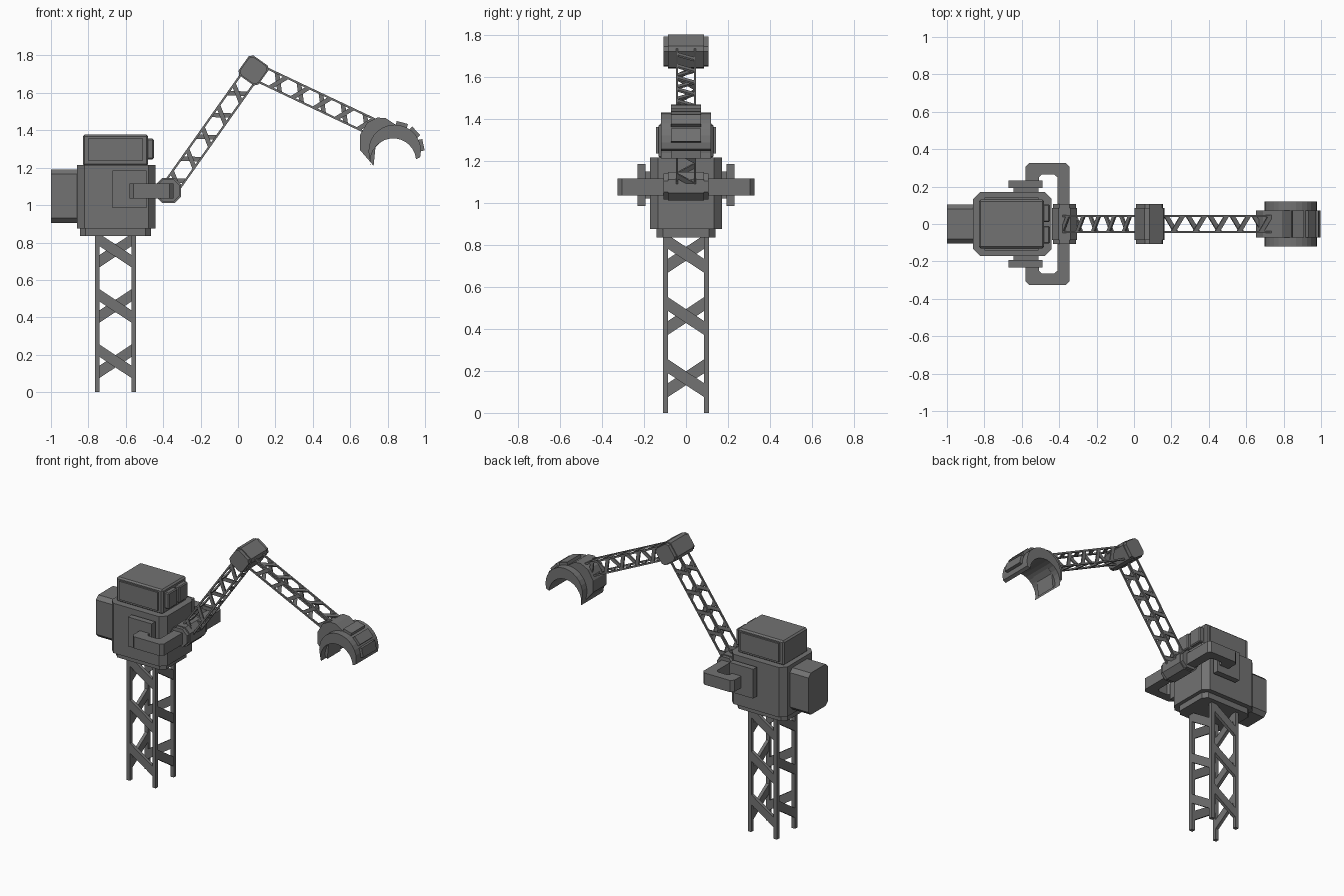
import bpy, bmesh, math
from mathutils import Matrix, Vector

cube = bpy.data.objects.get("Cube")
if cube:
    bpy.data.objects.remove(cube, do_unlink=True)

GREY = (0.17, 0.17, 0.17, 1)
mat = bpy.data.materials.new("steel grey")
mat.use_nodes = True
mat.diffuse_color = GREY
mat.node_tree.nodes["Principled BSDF"].inputs["Base Color"].default_value = GREY


def finish(name, bm):
    bmesh.ops.recalc_face_normals(bm, faces=bm.faces)
    mesh = bpy.data.meshes.new(name)
    bm.to_mesh(mesh)
    bm.free()
    mesh.materials.append(mat)
    obj = bpy.data.objects.new(name, mesh)
    bpy.context.collection.objects.link(obj)
    return obj


def add_box(bm, centre, size, shear=0, turn=None):
    """Add a box, slanted in z along x, then turned."""
    slant = Matrix.Identity(4)
    slant[2][0] = -shear
    m = Matrix.Translation(centre) @ slant @ Matrix.Diagonal((*size, 1))
    bmesh.ops.create_cube(bm, size=1, matrix=(turn @ m) if turn else m)


def box(name, x, y, z, chamfer=0, axes="xyz"):
    """Box from ranges, chamfering the edges that run along the given axes."""
    bm = bmesh.new()
    spans = (x, y, z)
    add_box(bm, [sum(s) / 2 for s in spans], [s[1] - s[0] for s in spans])
    if chamfer:
        picked = [e for e in bm.edges if any(
            abs((e.verts[0].co - e.verts[1].co).normalized()["xyz".index(a)]) > 0.9 for a in axes)]
        bmesh.ops.bevel(bm, geom=picked, offset=chamfer, segments=1, affect="EDGES")
    return finish(name, bm)


def prism(name, points, half):
    """Extrude an x-z outline symmetrically along y."""
    bm = bmesh.new()
    face = bm.faces.new([bm.verts.new((x, -half, z)) for x, z in points])
    out = bmesh.ops.extrude_face_region(bm, geom=[face])
    bmesh.ops.translate(bm, vec=(0, 2 * half, 0),
                        verts=[v for v in out["geom"] if isinstance(v, bmesh.types.BMVert)])
    return finish(name, bm)


def lattice(name, start, end, width, first, step, count):
    """Four rails with one slanted brace per bay on each side."""
    bm = bmesh.new()
    span = Vector(end) - Vector(start)
    rail = width * 0.115
    edge = (width - rail) / 2
    for k in range(4):
        turn = Matrix.Rotation(k * math.pi / 2, 4, "Z")
        add_box(bm, (edge, edge, span.length / 2), (rail, rail, span.length), 0, turn)
        for i in range(count):
            add_box(bm, (0, -edge, first + i * step),
                    (width * 0.84, width * 0.1, width * 0.3), 0.66, turn)
    tilt = Matrix.Rotation(math.atan2(span.x, span.z), 4, "Y")
    bm.transform(Matrix.Translation(start) @ tilt)
    return finish(name, bm)


def arc(cx, cz, r, a0, a1, n):
    angles = [math.radians(a0 + (a1 - a0) * i / n) for i in range(n + 1)]
    return [(cx + r * math.cos(a), cz + r * math.sin(a)) for a in angles]


def hinge(name, x, z, size, chamfer, angle):
    """Chamfered block across y with a slightly smaller cap at each end."""
    for part, half, s in (("block", 0.085, size), ("caps", 0.108, size - 0.012)):
        h = s / 2
        obj = box(name + "_" + part, (-h, h), (-half, half), (-h, h), chamfer, "y")
        obj.data.transform(Matrix.Translation((x, 0, z)) @ Matrix.Rotation(angle, 4, "Y"))


# Tower
lattice("tower", (-0.655, 0, 0), (-0.655, 0, 0.84), 0.22, 0.165, 0.296, 3)

# Body, cab and counterweight
box("base_plate", (-0.845, -0.465), (-0.14, 0.14), (0.835, 0.88), 0.03, "z")
box("body", (-0.86, -0.44), (-0.172, 0.172), (0.875, 1.215), 0.038, "z")
box("cab", (-0.83, -0.48), (-0.13, 0.13), (1.21, 1.378), 0.01)
box("cab_side_windows", (-0.80, -0.51), (-0.142, 0.142), (1.235, 1.36))
box("counterweight", (-1.0, -0.85), (-0.105, 0.105), (0.905, 1.19), 0.025, "x")

# Cab front panes, side plates and brackets
for s, side in ((1, "left"), (-1, "right")):
    def across(a, b):
        return tuple(sorted((s * a, s * b)))
    box(side + "_front_pane", (-0.49, -0.45), across(0.01, 0.105), (1.245, 1.355), 0.006)
    box(side + "_plate_mount", (-0.645, -0.51), across(0.15, 0.2), (1.02, 1.15))
    box(side + "_plate", (-0.67, -0.49), across(0.192, 0.232), (0.985, 1.185))

# U-shaped yoke outline, mirrored across y and raised to its height
half_yoke = [(-0.345, 0.305), (-0.365, 0.325), (-0.56, 0.325), (-0.58, 0.305), (-0.58, 0.2),
             (-0.508, 0.2), (-0.508, 0.25), (-0.492, 0.265), (-0.427, 0.265), (-0.41, 0.25)]
outline = half_yoke + [(x, -y) for x, y in reversed(half_yoke)]
yoke = prism("yoke", outline, 0.04)
yoke.data.transform(Matrix.Translation((0, 0, 1.075)) @ Matrix.Rotation(math.pi / 2, 4, "X"))

# Jointed arm
arm_angle = math.atan2(0.45, 0.635)
hinge("shoulder", -0.372, 1.078, 0.135, 0.035, 0)
lattice("lower_arm", (-0.37, 0, 1.08), (0.08, 0, 1.715), 0.096, 0.062, 0.143, 5)
hinge("elbow", 0.083, 1.72, 0.13, 0.018, arm_angle)
lattice("upper_arm", (0.08, 0, 1.72), (0.74, 0, 1.408), 0.096, 0.15, 0.13, 5)

# Claw: wrist knuckle, hollow arch and raised ribs
prism("claw_knuckle", [(0.725, 1.21), (0.652, 1.295), (0.652, 1.375), (0.69, 1.44), (0.745, 1.468),
                       (0.79, 1.465), (0.85, 1.425), (0.80, 1.37), (0.735, 1.31)], 0.072)
inner = arc(0.83, 1.235, 0.122, 5, 192, 14)
prism("claw_arch", arc(0.838, 1.29, 0.14, 196, -14, 16) + inner, 0.12)
bm = bmesh.new()
for degrees in (75, 43, 12):
    a = math.radians(degrees)
    turn = Matrix.Translation((0.838, 0, 1.29)) @ Matrix.Rotation(-a, 4, "Y")
    add_box(bm, (0.142, 0, 0), (0.03, 0.145, 0.062), 0, turn)
finish("claw_ribs", bm)
